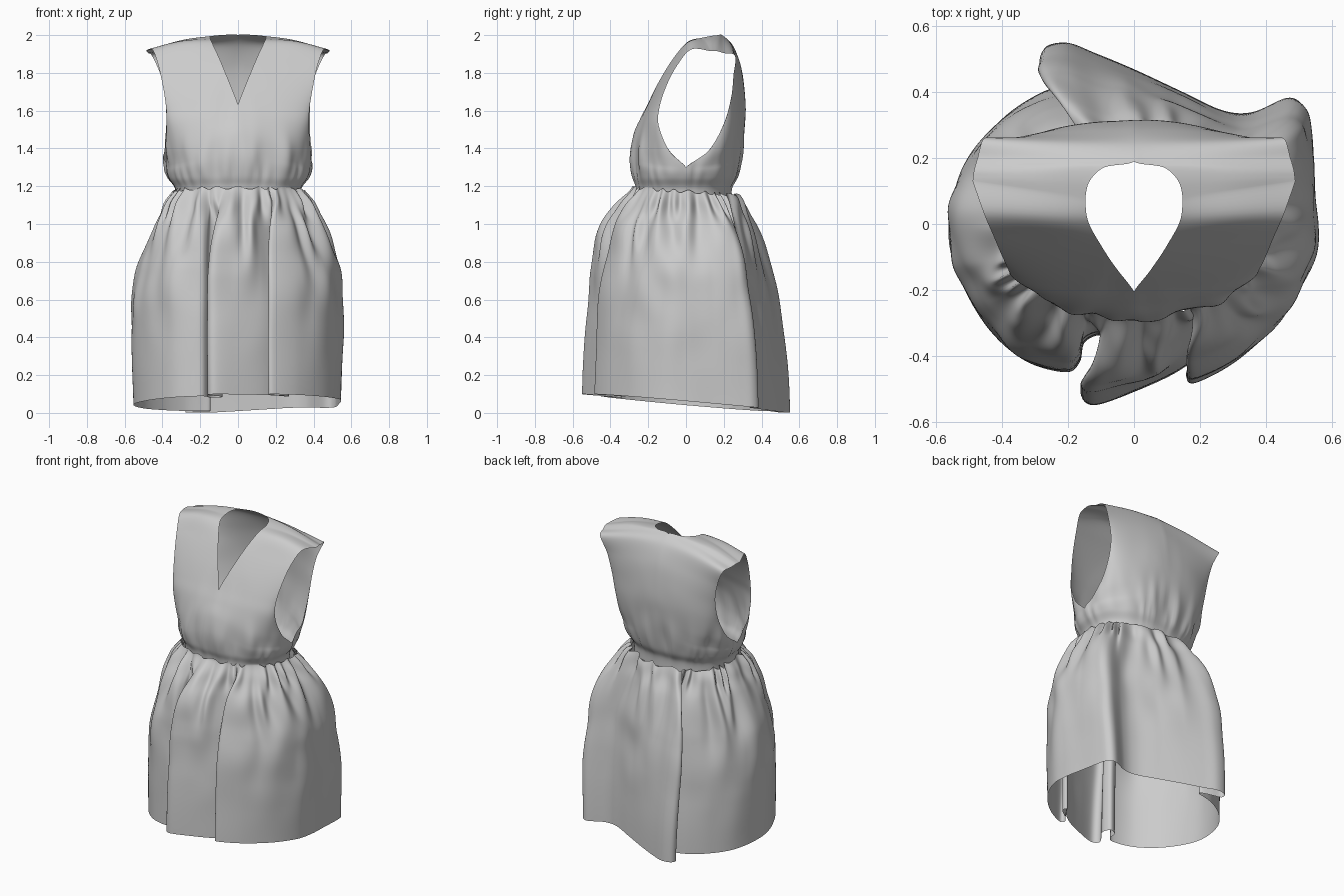
import bpy, bmesh, math
from mathutils import Vector, noise

if "Cube" in bpy.data.objects:
    bpy.data.objects.remove(bpy.data.objects["Cube"])


def spline(pts, t, closed=False):
    """Catmull-Rom point at parameter t through tuples of any length."""
    n = len(pts)
    i = int(math.floor(t)) if closed else max(0, min(int(t), n - 2))
    f = t - i
    get = (lambda k: pts[k % n]) if closed else (lambda k: pts[max(0, min(k, n - 1))])
    out = []
    for a, b, c, d in zip(get(i - 1), get(i), get(i + 1), get(i + 2)):
        out.append(b + 0.5 * f * (c - a + f * (2*a - 5*b + 4*c - d + f * (3*(b - c) + d - a))))
    return out


def wob(a, z, freq, seed):
    return noise.noise(Vector((math.cos(a) * freq, math.sin(a) * freq, z + seed)))


def bump(z, centre, width):
    return math.exp(-((z - centre) / width) ** 2)


def finish(bm, name):
    bmesh.ops.remove_doubles(bm, verts=bm.verts, dist=0.0002)
    bmesh.ops.recalc_face_normals(bm, faces=bm.faces)
    for f in bm.faces:
        f.smooth = True
    me = bpy.data.meshes.new(name)
    bm.to_mesh(me)
    bm.free()
    ob = bpy.data.objects.new(name, me)
    bpy.context.collection.objects.link(ob)
    return ob


def grid_faces(bm, rows, closed=False):
    for r0, r1 in zip(rows, rows[1:]):
        n = len(r0)
        for j in range(n if closed else n - 1):
            k = (j + 1) % n
            bm.faces.new((r0[j], r0[k], r1[k], r1[j]))


# Bodice panels: each row is inner edge xyz, outer edge xyz, roundness
FRONT = [
    (0, -.26, 1.12, .325, 0, 1.12, 1), (0, -.265, 1.20, .335, 0, 1.19, 1),
    (0, -.28, 1.26, .37, 0, 1.245, 1), (0, -.288, 1.38, .385, 0, 1.30, 1),
    (0, -.275, 1.48, .385, -.09, 1.39, .9), (0, -.24, 1.56, .378, -.145, 1.52, .8),
    (0, -.205, 1.63, .380, -.14, 1.62, .6), (.05, -.14, 1.76, .40, -.10, 1.74, .4),
    (.10, -.065, 1.88, .425, -.04, 1.85, .2), (.14, .01, 1.965, .455, .03, 1.925, .1),
    (.148, .08, 1.985, .49, .13, 1.915, 0)]
BACK = [
    (0, .24, 1.12, .325, 0, 1.12, 1), (0, .245, 1.19, .335, 0, 1.19, 1),
    (0, .275, 1.26, .37, 0, 1.245, 1), (0, .30, 1.40, .385, 0, 1.30, 1),
    (0, .312, 1.52, .385, .12, 1.39, .9), (0, .317, 1.62, .38, .20, 1.53, .8),
    (0, .308, 1.74, .385, .24, 1.67, .6), (0, .287, 1.85, .41, .252, 1.79, .5),
    (0, .245, 1.95, .455, .26, 1.89, .3), (0, .19, 2.0, .475, .20, 1.905, .1),
    (.09, .172, 2.0, .485, .165, 1.915, 0), (.135, .13, 1.995, .488, .145, 1.916, 0),
    (.148, .08, 1.985, .49, .13, 1.915, 0)]


def bodice_panel(bm, table, side, sub=7, cols=44):
    rows = []
    for i in range((len(table) - 1) * sub + 1):
        t = i / sub
        xi, yi, zi, xo, yo, zo, r = spline(table, t)
        if t <= 3:
            yo = 0
        if table[int(t)][0] == 0 and table[math.ceil(t)][0] == 0:
            xi = 0
        row = []
        for j in range(cols + 1):
            u = j / cols
            a = u * math.pi / 2
            fx = (1 - r) * u + r * math.sin(a) ** 0.85
            fy = (1 - r) * u + r * (1 - max(math.cos(a), 0) ** 0.85)
            x, y, z = xi + (xo - xi) * fx, yi + (yo - yi) * fy, zi + (zo - zi) * fx
            # shoulder seam arches a little between neck and sleeve
            z += .015 * math.sin(math.pi * u) * bump(z, 1.96, .06)
            x *= side
            # gathers above the waistband, soft creases higher up
            ang = math.atan2(y, x)
            d = .010 * bump(z, 1.26, .055) * math.sin(27 * ang + 9 * wob(ang, 0, 2, 3))
            d += .06 * bump(z, 1.34, .12) * wob(ang, z * 2, 5, 9)
            d += .02 * bump(z, 1.6, .2) * wob(ang, z * 3, 2.5, 4)
            row.append(bm.verts.new((x * (1 + d), y * (1 + d), z)))
        rows.append(row)
    grid_faces(bm, rows)


bm = bmesh.new()
for table in (FRONT, BACK):
    for side in (1, -1):
        bodice_panel(bm, table, side)
finish(bm, "bodice")

# Skirt hem seen from above, with S-shaped folds
HEM = [(.545, 0), (.535, .15), (.525, .29), (.51, .36), (.465, .383), (.36, .34), (.27, .345),
       (.15, .40), (0, .47), (-.12, .52), (-.20, .55), (-.265, .54), (-.275, .50),
       (-.21, .478), (-.155, .455), (-.15, .435), (-.20, .425), (-.29, .395), (-.40, .32),
       (-.50, .20), (-.55, .03), (-.54, -.12), (-.46, -.29), (-.34, -.41), (-.21, -.45),
       (-.165, -.42), (-.15, -.36), (-.10, -.34), (-.085, -.40), (-.135, -.47),
       (-.16, -.52), (-.12, -.55), (0, -.51), (.13, -.45), (.22, -.38), (.26, -.32),
       (.265, -.36), (.19, -.42), (.16, -.465), (.19, -.482), (.32, -.41),
       (.45, -.28), (.53, -.13)]
N, ROWS = 520, 70


def resample(pts, n):
    """Even arc-length samples of a closed spline."""
    dense = [Vector(spline(pts, k / 30, True)) for k in range(len(pts) * 30 + 1)]
    acc = [0]
    for p, q in zip(dense, dense[1:]):
        acc.append(acc[-1] + (q - p).length)
    out, k = [], 0
    for i in range(n):
        s = acc[-1] * i / n
        while acc[k + 1] < s:
            k += 1
        out.append(dense[k].lerp(dense[k + 1], (s - acc[k]) / (acc[k + 1] - acc[k])))
    return out


hem = resample(HEM, N)
# smoothed direction of each hem point gives its place on the waist
off = []
for i, p in enumerate(hem):
    d = math.atan2(p.y, p.x) - 2 * math.pi * i / N
    off.append((d + math.pi) % (2 * math.pi) - math.pi)
W = N // 16
ang = [2 * math.pi * i / N + sum(off[(i + k) % N] for k in range(-W, W + 1)) / (2 * W + 1)
       for i in range(N)]

# flare at equal steps from waist to hem: sideways, front, back
FLARE = [(0, 0, 0), (.52, .57, .38), (.88, .78, .63), (1.04, .89, .79),
         (1.05, .95, .90), (1.03, .98, .97), (1, 1, 1)]

bm = bmesh.new()
rows = []
for r in range(ROWS + 1):
    t = (r / ROWS) ** 1.35
    row = []
    for i in range(N):
        a, h = ang[i], hem[i]
        c, s = math.cos(a), math.sin(a)
        zt = 1.173 - .020 * s + .008 * math.sin(23 * a + 9 * wob(a, 0, 2, 1))
        zh = max(.003, .052 - .09 * h.y + .02 * h.x)
        z = zt + (zh - zt) * t
        wx, wf, wb = spline(FLARE, max(0, (1.19 - z) / (1.19 - zh) * 6))
        wy = wf + (wb - wf) * (.5 + .5 * s)
        x0 = .338 * math.copysign(abs(c) ** .9, c)
        y0 = .268 * math.copysign(abs(s) ** .9, s) - .01
        x, y = x0 + (h.x - x0) * wx, y0 + (h.y - y0) * wy
        # tight gathers at the seam, broader pleats and crumples lower down
        d = .05 * bump(z, 1.11, .08) * math.sin(26 * a + 10 * wob(a, 0, 2, 1))
        d += .035 * bump(z, .98, .14) * math.sin(15 * a + 8 * wob(a, z * .5, 2, 6))
        d += .09 * bump(z, .90, .25) * wob(a, z * 1.5, 4, 12)
        d += .04 * bump(z, .75, .25) * wob(a, z * 4, 4, 30)
        d += .02 * bump(z, .5, .25) * wob(a, z * 3, 3, 20)
        d += .035 * bump(z, 1.13, .05)
        row.append(bm.verts.new((x * (1 + d), y * (1 + d), z)))
    rows.append(row)
grid_faces(bm, rows, closed=True)
finish(bm, "gathered_skirt")
